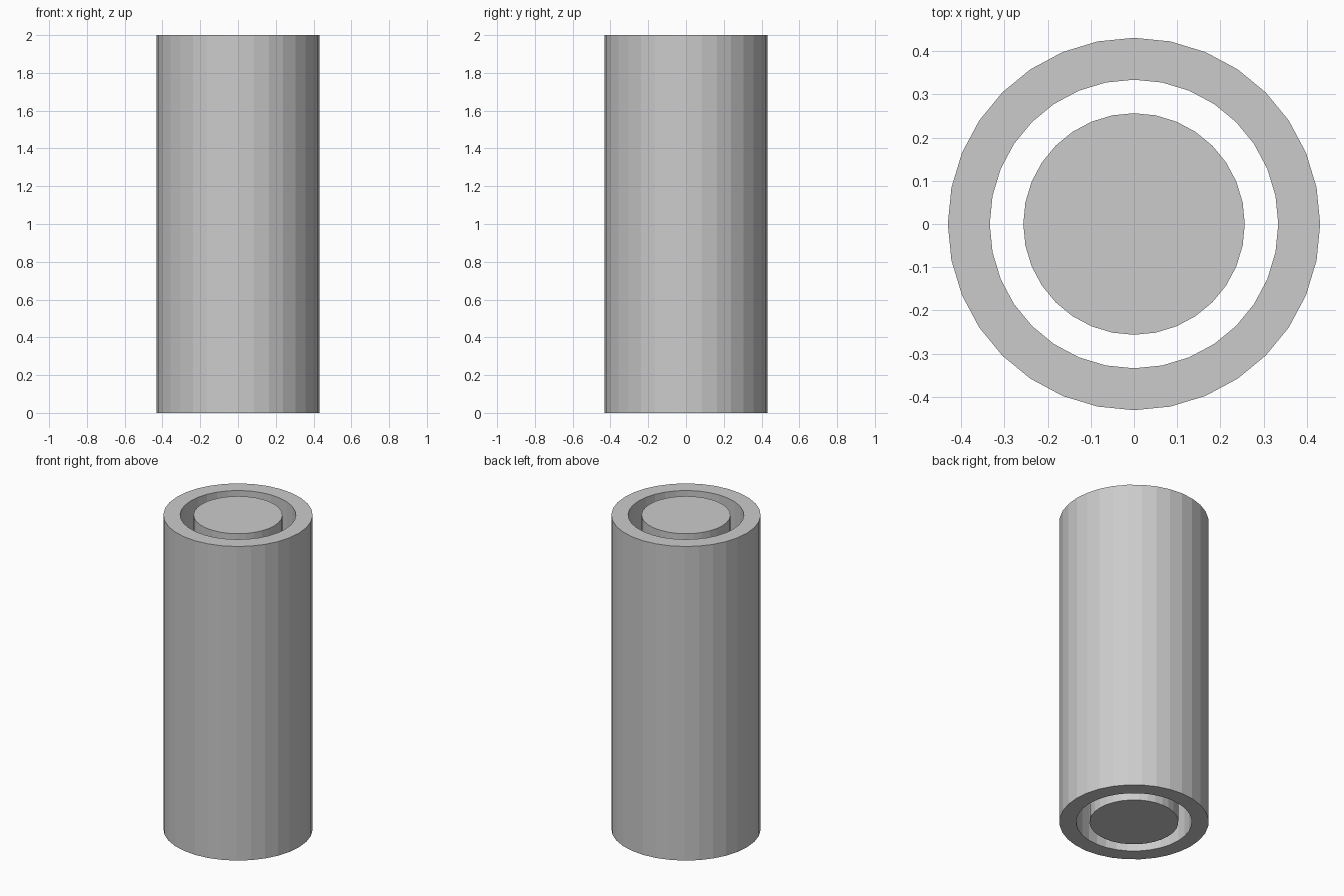
import bpy, bmesh, math

if "Cube" in bpy.data.objects:
    bpy.data.objects.remove(bpy.data.objects["Cube"])

SIDES, HEIGHT = 32, 2.0


def ring(bm, radius, z):
    return [bm.verts.new((radius * math.cos(2 * math.pi * i / SIDES),
                          radius * math.sin(2 * math.pi * i / SIDES), z))
            for i in range(SIDES)]


def bridge(bm, a, b):
    for i in range(SIDES):
        j = (i + 1) % SIDES
        bm.faces.new((a[i], a[j], b[j], b[i]))


def finish(bm, name):
    bmesh.ops.recalc_face_normals(bm, faces=bm.faces)
    mesh = bpy.data.meshes.new(name)
    bm.to_mesh(mesh)
    bm.free()
    bpy.context.collection.objects.link(bpy.data.objects.new(name, mesh))


# Outer tube, open right through: sweep a rectangular section round the axis
bm = bmesh.new()
section = [(0.431, 0), (0.431, HEIGHT), (0.334, HEIGHT), (0.334, 0)]
loops = [ring(bm, r, z) for r, z in section]
for k in range(4):
    bridge(bm, loops[k], loops[(k + 1) % 4])
finish(bm, "outer_tube")

# Solid inner core, flush with the tube at both ends
bm = bmesh.new()
bottom, top = ring(bm, 0.2565, 0), ring(bm, 0.2565, HEIGHT)
bridge(bm, bottom, top)
bm.faces.new(bottom)
bm.faces.new(top)
finish(bm, "inner_core")
